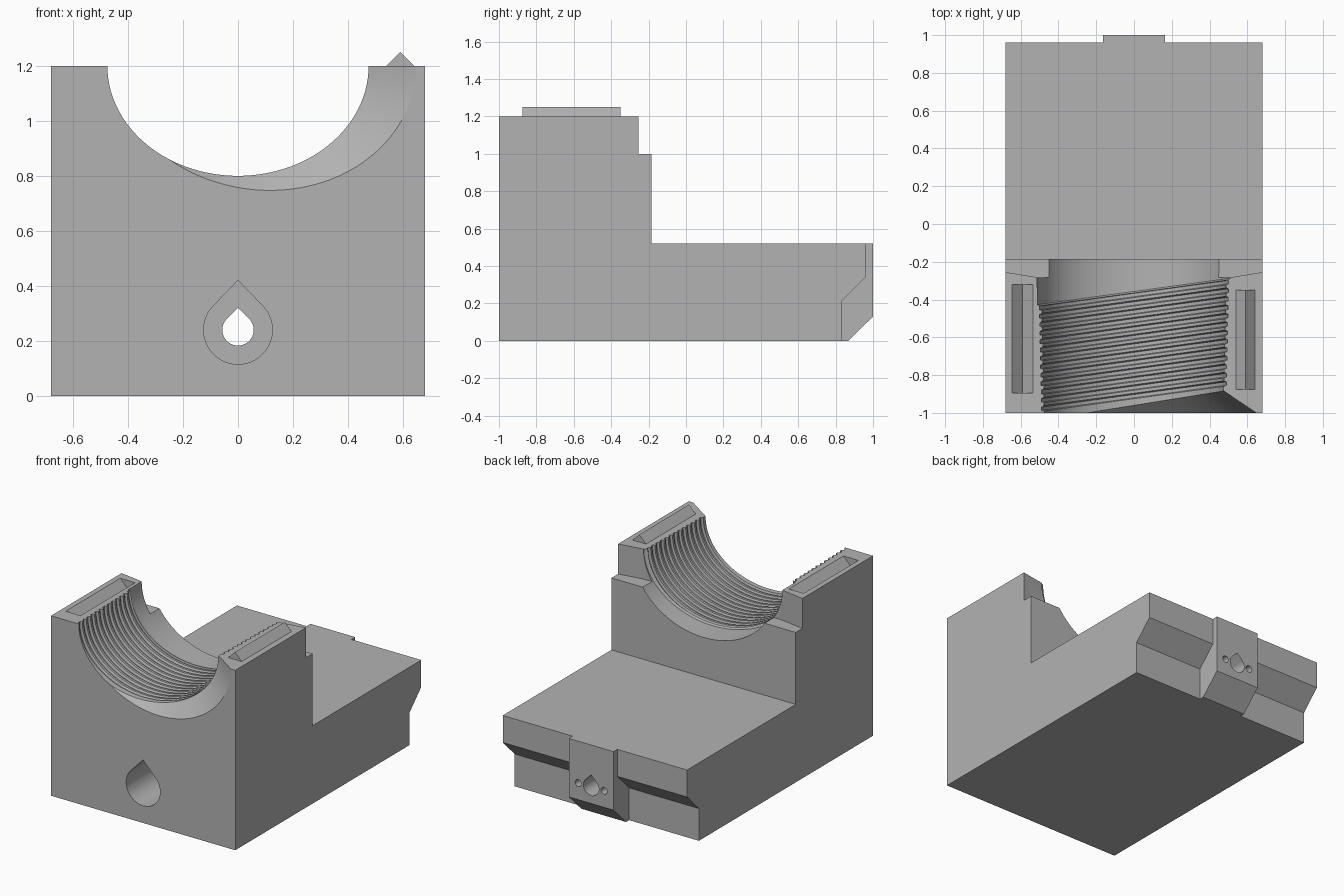
import bpy, bmesh, math
from mathutils import Vector

if "Cube" in bpy.data.objects:
    bpy.data.objects.remove(bpy.data.objects["Cube"], do_unlink=True)

grey = bpy.data.materials.new("plain grey")
grey.use_nodes = True
GREY = (0.45, 0.45, 0.45, 1)
grey.diffuse_color = GREY
grey.node_tree.nodes["Principled BSDF"].inputs["Base Color"].default_value = GREY


def finish(bm, name):
    bmesh.ops.recalc_face_normals(bm, faces=bm.faces)
    mesh = bpy.data.meshes.new(name)
    bm.to_mesh(mesh)
    bm.free()
    mesh.materials.append(grey)
    obj = bpy.data.objects.new(name, mesh)
    bpy.context.collection.objects.link(obj)
    return obj


def prism(name, points, axis, start, end):
    """Extrude a 2D outline along the x, y or z axis."""
    def place(p, d):
        return {"x": (d, p[0], p[1]), "y": (p[0], d, p[1]), "z": (p[0], p[1], d)}[axis]
    bm = bmesh.new()
    face = bm.faces.new([bm.verts.new(place(p, start)) for p in points])
    moved = bmesh.ops.extrude_face_region(bm, geom=[face])["geom"]
    shift = Vector(place((0, 0), end - start))
    bmesh.ops.translate(bm, vec=shift, verts=[v for v in moved if isinstance(v, bmesh.types.BMVert)])
    return finish(bm, name)


def combine(target, other, operation):
    mod = target.modifiers.new(operation.title(), "BOOLEAN")
    mod.operation, mod.solver, mod.object = operation, "EXACT", other
    bpy.context.view_layer.objects.active = target
    bpy.ops.object.modifier_apply(modifier=mod.name)
    bpy.data.objects.remove(other, do_unlink=True)


def teardrop(radius, tip, z=0.24, count=40):
    """Round outline closing to a point at the top."""
    a = math.acos(radius / tip)
    angles = [math.pi / 2 + a + i * (2 * math.pi - 2 * a) / count for i in range(count + 1)]
    return [(radius * math.cos(t), z + radius * math.sin(t)) for t in angles] + [(0, z + tip)]


def circle(x, z, radius, count=24):
    steps = [2 * math.pi * i / count for i in range(count)]
    return [(x + radius * math.cos(t), z + radius * math.sin(t)) for t in steps]


TOP, HALF = 1.2, 0.68

# main block: base, undercut rear edge and tower
block = prism("mould_block", [(-1, 0), (0.835, 0), (0.835, 0.215), (0.96, 0.34), (0.96, 0.52),
                              (-0.185, 0.52), (-0.185, 1), (-0.185, TOP), (-1, TOP)],
              "x", -HALF, HALF)

# rear centre tab
tab = prism("rear_tab", [(0.7, 0.05), (0.7, 0.52), (1, 0.52), (1, 0.13), (0.867, 0), (0.7, 0)],
            "x", -0.165, 0.165)
combine(block, tab, "UNION")

# shallow V-shaped step behind the top of the tower
step = prism("step_cutter", [(-0.8, -0.235), (-0.51, -0.283), (0.51, -0.283), (0.8, -0.235),
                             (0.8, 0), (-0.8, 0)], "z", 1, 1.4)
combine(block, step, "DIFFERENCE")

# elliptical bore: slanted front flare, slanted threads, plain rear neck
# each ring is (y, slant, x offset, half width, half height)
FLARE, THREAD = 0.16, 0.137
rings = [(-1.248, FLARE, 0.04, 0.781, 0.706), (-0.96, FLARE, 0, 0.475, 0.4)]
TURNS, FRONT, BACK = 13, -0.945, -0.365
pitch = (BACK - FRONT) / TURNS
for k in range(TURNS):
    grow = 0.013 * k / TURNS
    for part, depth in ((0.1, 0), (0.45, 0), (0.55, 0.014), (0.95, 0.014)):
        rings.append((FRONT + (k + part) * pitch, THREAD, 0,
                      0.475 + grow + depth, 0.4 + grow * 0.3 + depth))
rings += [(BACK, THREAD, 0, 0.488, 0.403), (BACK + 0.008, THREAD, 0, 0.512, 0.415),
          (-0.05, 0, 0, 0.514, 0.415)]

SEG = 96
bm = bmesh.new()
loops = []
for y, slant, cx, a, b in rings:
    loop = []
    for i in range(SEG):
        t = 2 * math.pi * (i + 0.5) / SEG
        x = cx + a * math.cos(t)
        loop.append(bm.verts.new((x, y + slant * x, TOP + b * math.sin(t))))
    loops.append(loop)
for lower, upper in zip(loops, loops[1:]):
    for i in range(SEG):
        j = (i + 1) % SEG
        bm.faces.new((lower[i], lower[j], upper[j], upper[i]))
bm.faces.new(loops[0])
bm.faces.new(loops[-1])
combine(block, finish(bm, "bore_cutter"), "DIFFERENCE")

# alignment ridge on the left, matching groove on the right
ridge = prism("alignment_ridge", [(0.53, TOP - 0.01), (0.54, TOP), (0.59, 1.25), (0.64, TOP),
                                  (0.63, TOP - 0.01)], "y", -0.875, -0.35)
combine(block, ridge, "UNION")
groove = prism("groove_cutter", [(-0.665, 1.22), (-0.59, 1.145), (-0.515, 1.22)],
               "y", -0.895, -0.32)
combine(block, groove, "DIFFERENCE")

# teardrop channel: wide from the front, narrow out through the tab
combine(block, prism("wide_channel_cutter", teardrop(0.125, 0.18), "y", -1.1, 0.75), "DIFFERENCE")
combine(block, prism("narrow_channel_cutter", teardrop(0.057, 0.08), "y", 0.6, 1.1), "DIFFERENCE")

# pin holes beside the rear opening
for side in (-1, 1):
    pin = prism("pin_hole_cutter", circle(side * 0.095, 0.24, 0.023), "y", 0.85, 1.1)
    combine(block, pin, "DIFFERENCE")

# one colour, smooth curves with sharp edges
block.data.materials.clear()
block.data.materials.append(grey)
for poly in block.data.polygons:
    poly.material_index = 0
bpy.ops.object.select_all(action="DESELECT")
block.select_set(True)
bpy.context.view_layer.objects.active = block
bpy.ops.object.shade_smooth_by_angle(angle=math.radians(25))
